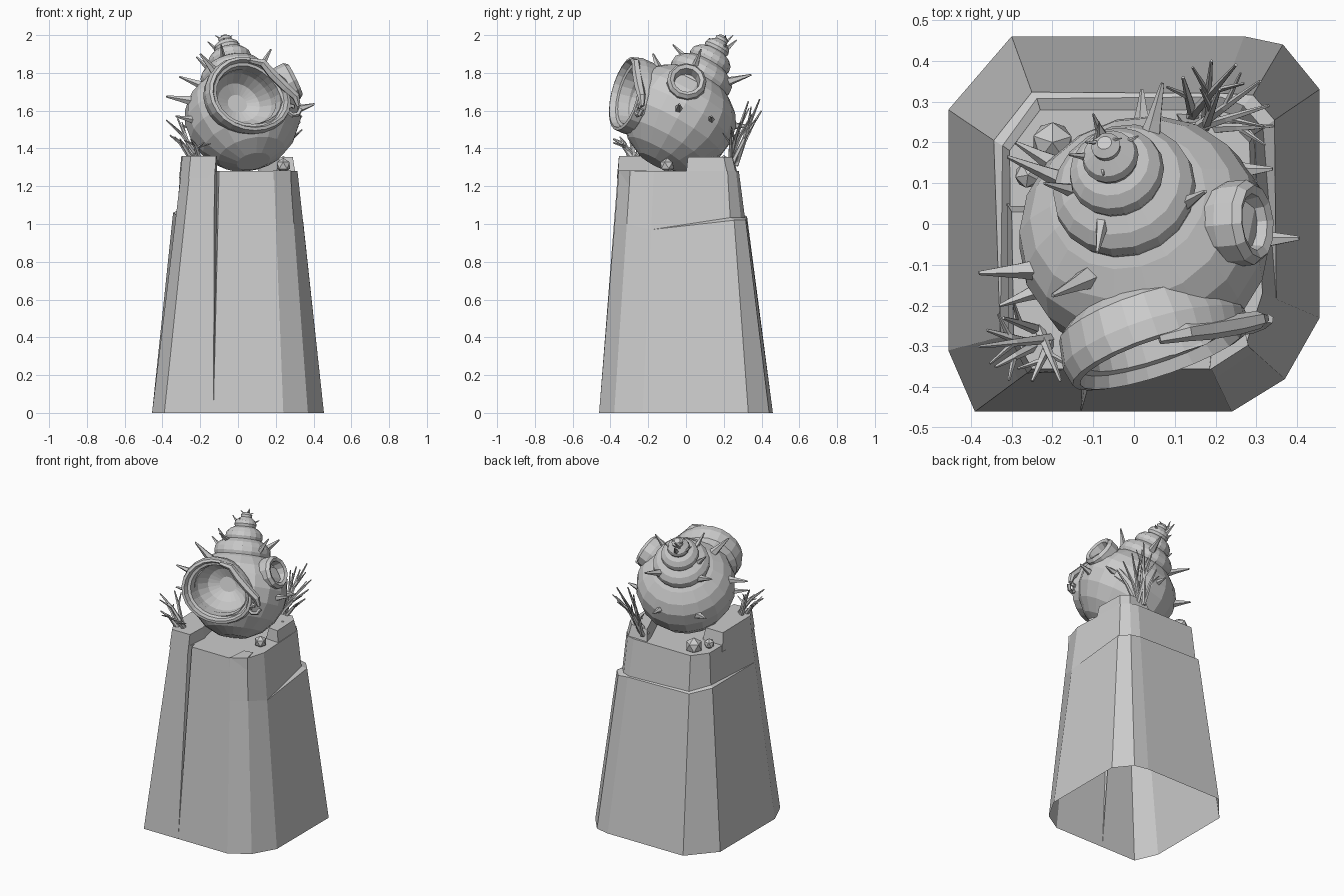
import bpy, bmesh, math
from mathutils import Vector as V, Matrix

stone = bpy.data.materials.new("grey_stone")
stone.diffuse_color = (0.6, 0.6, 0.6, 1)


def finish(name, bm):
    bmesh.ops.remove_doubles(bm, verts=bm.verts, dist=0.0004)
    bmesh.ops.recalc_face_normals(bm, faces=bm.faces)
    me = bpy.data.meshes.new(name)
    bm.to_mesh(me)
    bm.free()
    ob = bpy.data.objects.new(name, me)
    bpy.context.collection.objects.link(ob)
    me.materials.append(stone)
    return ob


def loft(bm, rings, cap0=True, cap1=True):
    """Skin a list of equal-length closed rings."""
    vs = [[bm.verts.new(p) for p in r] for r in rings]
    n = len(vs[0])
    for a, b in zip(vs, vs[1:]):
        for i in range(n):
            j = (i + 1) % n
            bm.faces.new((a[i], a[j], b[j], b[i]))
    if cap0:
        bm.faces.new(vs[0][::-1])
    if cap1:
        bm.faces.new(vs[-1])


def frame(d):
    d = V(d).normalized()
    u = V((0, 0, 1)).cross(d)
    u = u.normalized() if u.length > 0.01 else V((1, 0, 0))
    return u, d.cross(u), d


def ring(c, u, v, r, n):
    return [V(c) + r * (math.cos(t) * u + math.sin(t) * v)
            for t in (2 * math.pi * i / n for i in range(n))]


def tube(bm, pts, radii, n=5):
    pts = [V(p) for p in pts]
    rings = []
    for i, p in enumerate(pts):
        u, v, _ = frame(pts[min(i + 1, len(pts) - 1)] - pts[max(i - 1, 0)])
        rings.append(ring(p, u, v, radii[i], n))
    loft(bm, rings)


def cut(ob, cutter):
    cutter.hide_render = True
    cutter.hide_viewport = True
    m = ob.modifiers.new("cut", 'BOOLEAN')
    m.operation, m.solver, m.object = 'DIFFERENCE', 'EXACT', cutter


# Pedestal: tapered irregular column, cracked in front, chipped back and right
base = [(-.39, -.46), (-.13, -.46), (-.13, -.46), (-.13, -.46), (.24, -.46), (.37, -.38),
        (.455, -.23), (.455, .33), (.365, .44), (.27, .46), (-.30, .46), (-.455, .28), (-.455, -.31)]
top = [(-.255, -.36), (-.125, -.36), (-.11, -.31), (-.10, -.355), (.19, -.355), (.275, -.295),
       (.315, -.17), (.295, .22), (.255, .265), (.20, .28), (-.23, .28), (-.305, .18), (-.30, -.27)]
chip = [0, 0, 0, 0, 0, 0, 0, .035, .035, .01, .02, .025, 0]     # ledge depth per corner
lz = [1, 1, 1, 1, 1, 1, .97, 1.02, 1.02, 1.03, 1.04, 1.06, 1.05]
rings = [[V((*b, 0)) for b in base], [], [], []]
for b, t, c, z in zip(base, top, chip, lz):
    b, t = V((*b, 0)), V((*t, 1.28))
    p = b.lerp(t, z / 1.28)
    out = V((p.x, p.y, 0)).normalized()
    rings[1].append(p + out * c * 0.6)
    rings[2].append(p - out * c * 0.4 + V((0, 0, c * 0.4)))
    rings[3].append(t)
bm = bmesh.new()
loft(bm, rings, cap0=False)
finish("pedestal", bm)

# Corner lip under the notch, raised slabs and loose rocks on the pedestal
def block(name, bottom, upper, z0, z1):
    bm = bmesh.new()
    loft(bm, [[V((*p, z0)) for p in bottom], [V((*p, z1)) for p in upper]])
    return finish(name, bm)

block("front_left_slab", [(-.262, -.366), (-.125, -.362), (-.11, -.2), (-.15, .05), (-.312, .05), (-.307, -.272)],
      [(-.25, -.355), (-.115, -.355), (-.11, -.22), (-.17, .03), (-.30, .03), (-.295, -.27)], 1.24, 1.36)
block("back_right_slab", [(.2, .01), (.305, .0), (.297, .22), (.255, .267), (.1, .275), (.12, .2)],
      [(.22, .02), (.29, .01), (.283, .2), (.24, .245), (.12, .25), (.14, .2)], 1.26, 1.355)
block("corner_slab", [(.185, -.362), (.283, -.30), (.27, -.2), (.19, -.2)],
      [(.185, -.358), (.28, -.297), (.26, -.21), (.2, -.22)], 1.17, 1.284)
for i, (x, y, s, a) in enumerate([(-.2, .2, .055, .3), (-.26, .12, .035, .8), (.24, .14, .05, .5),
                                  (-.22, -.3, .05, .2), (.24, -.1, .04, .9)]):
    bm = bmesh.new()
    bmesh.ops.create_icosphere(bm, subdivisions=1, radius=s,
                               matrix=Matrix.Translation((x, y, 1.31)) @ Matrix.Rotation(a, 4, 'Z'))
    finish("rock_%d" % i, bm)

# Shell: whorls turned around a tilted axis
centre, axis = V((.025, -.035, 1.575)), V((-.2, .48, .86))
u, v, d = frame(axis)
profile = [(-.285, .09), (-.24, .18), (-.17, .25), (-.08, .298), (.01, .31), (.09, .294), (.15, .255),
           (.20, .195), (.215, .17), (.235, .177), (.265, .174), (.295, .15), (.318, .112), (.335, .118),
           (.36, .113), (.385, .09), (.398, .064), (.415, .07), (.435, .064), (.455, .04),
           (.46, .034), (.475, .036), (.49, .018)]
bm = bmesh.new()
loft(bm, [ring(centre + d * t, u, v, r, 18) for t, r in profile])
shell = finish("shell", bm)

# Mouth: bowl cut into the shell plus a flaring lip
mc = V((.06, -.275, 1.685))
mu, mv, mn = frame((.32, -.91, .24))


def mouth(s, w, n=24):
    pts = []
    for i in range(n):
        a = 2 * math.pi * i / n
        f = s * (1 - .2 * max(0, math.cos(a - .65)) ** 2)
        pts.append(mc + mu * (f * .225 * math.cos(a)) + mv * (f * .195 * math.sin(a)) + mn * w)
    return pts


bm = bmesh.new()
loft(bm, [mouth(s, w) for s, w in [(.84, .2), (.84, -.01), (.76, -.09), (.55, -.16), (.25, -.19)]])
cut(shell, finish("mouth_cutter", bm))
bm = bmesh.new()
loft(bm, [mouth(s, w) for s, w in [(.86, -.1), (1.04, -.07), (1.1, .0), (1.06, .045), (.98, .05),
                                   (.92, .02), (.84, .015), (.79, -.04), (.86, -.1)]], False, False)
finish("mouth_lip", bm)

# Inner fold of the mouth, ending in a small curl
def at(a, b, c):
    return mc + mu * a + mv * b + mn * c

bm = bmesh.new()
tube(bm, [at(.0, .175, .05), at(.07, .16, .055), at(.12, .10, .05), at(.19, .03, .045),
          at(.245, -.02, .04), at(.26, -.07, .03)], [.014, .022, .026, .026, .022, .012], 6)
curl = [at(.225 + (.045 - .005 * i) * math.cos(-i * .85), -.085 + (.045 - .005 * i) * math.sin(-i * .85), .03)
        for i in range(8)]
tube(bm, curl, [.013] * 7 + [.006], 5)
finish("mouth_fold", bm)

# Side cup with a recessed opening
cc = V((.24, .0, 1.735))
cu, cv, cn = frame((.87, .08, .42))
bm = bmesh.new()
loft(bm, [ring(cc + cn * w, cu, cv, r, 12) for w, r in
          [(-.07, .085), (.0, .105), (.05, .105), (.07, .09), (.062, .07), (.01, .06)]])
finish("side_cup", bm)

# Spikes: base, tip, base radius
spikes = [((.04, .21, 1.75), (.07, .345, 1.79), .034), ((-.23, -.11, 1.65), (-.38, -.12, 1.675), .036),
          ((-.18, .11, 1.73), (-.31, .165, 1.78), .03), ((-.11, -.13, 1.79), (-.2, -.175, 1.90), .036),
          ((-.075, .02, 1.86), (-.09, -.07, 1.95), .026), ((.11, .04, 1.81), (.175, .08, 1.925), .03),
          ((-.14, .08, 1.81), (-.22, .1, 1.885), .026), ((.29, -.04, 1.60), (.405, -.035, 1.635), .036),
          ((-.11, .165, 1.92), (-.16, .17, 1.965), .016), ((-.08, .22, 1.93), (-.1, .27, 1.975), .017),
          ((-.04, .19, 1.92), (.01, .215, 1.955), .016), ((-.08, .16, 1.95), (-.075, .12, 1.985), .014),
          ((-.08, .2, 1.97), (-.12, .2, 1.998), .011), ((-.08, .2, 1.97), (-.03, .21, 1.998), .011),
          ((-.09, .21, 1.96), (-.085, .25, 2.0), .011), ((.25, .13, 1.55), (.34, .135, 1.57), .03),
          ((-.2, .15, 1.5), (-.29, .2, 1.52), .03), ((.02, .24, 1.52), (.02, .33, 1.52), .03),
          ((-.23, -.16, 1.55), (-.33, -.2, 1.57), .028)]
bm = bmesh.new()
for b, t, r in spikes:
    b, t = V(b), V(t)
    tube(bm, [b - (t - b) * .2, b.lerp(t, .35), t], [r, r * .55, r * .15], 5)
finish("shell_spikes", bm)

# Twig clusters: each twig forks near its middle
def twigs(name, root, tips):
    bm = bmesh.new()
    root = V(root)
    for i, t in enumerate(tips):
        t = V(t)
        start = root + V((math.cos(i * 2) * .025, math.sin(i * 2) * .025, 0))
        mid = start.lerp(t, .5) + V((0, 0, .02))
        tube(bm, [start, mid, t], [.014, .01, .004], 5)
        side = (t - start).cross(V((0, 0, 1))).normalized() * (.045 if i % 2 else -.045)
        tube(bm, [mid, mid.lerp(t, .75) + side], [.008, .003], 4)
    finish(name, bm)


twigs("back_right_twigs", (.15, .24, 1.31),
      [(.19, .40, 1.60), (.25, .39, 1.66), (.31, .35, 1.58), (.34, .24, 1.50), (.12, .36, 1.53),
       (.33, .29, 1.54), (.21, .33, 1.65)])
twigs("front_left_twigs", (-.23, -.28, 1.35),
      [(-.38, -.30, 1.55), (-.32, -.23, 1.56), (-.34, -.35, 1.46), (-.25, -.385, 1.45),
       (-.18, -.385, 1.43), (-.36, -.26, 1.47)])
